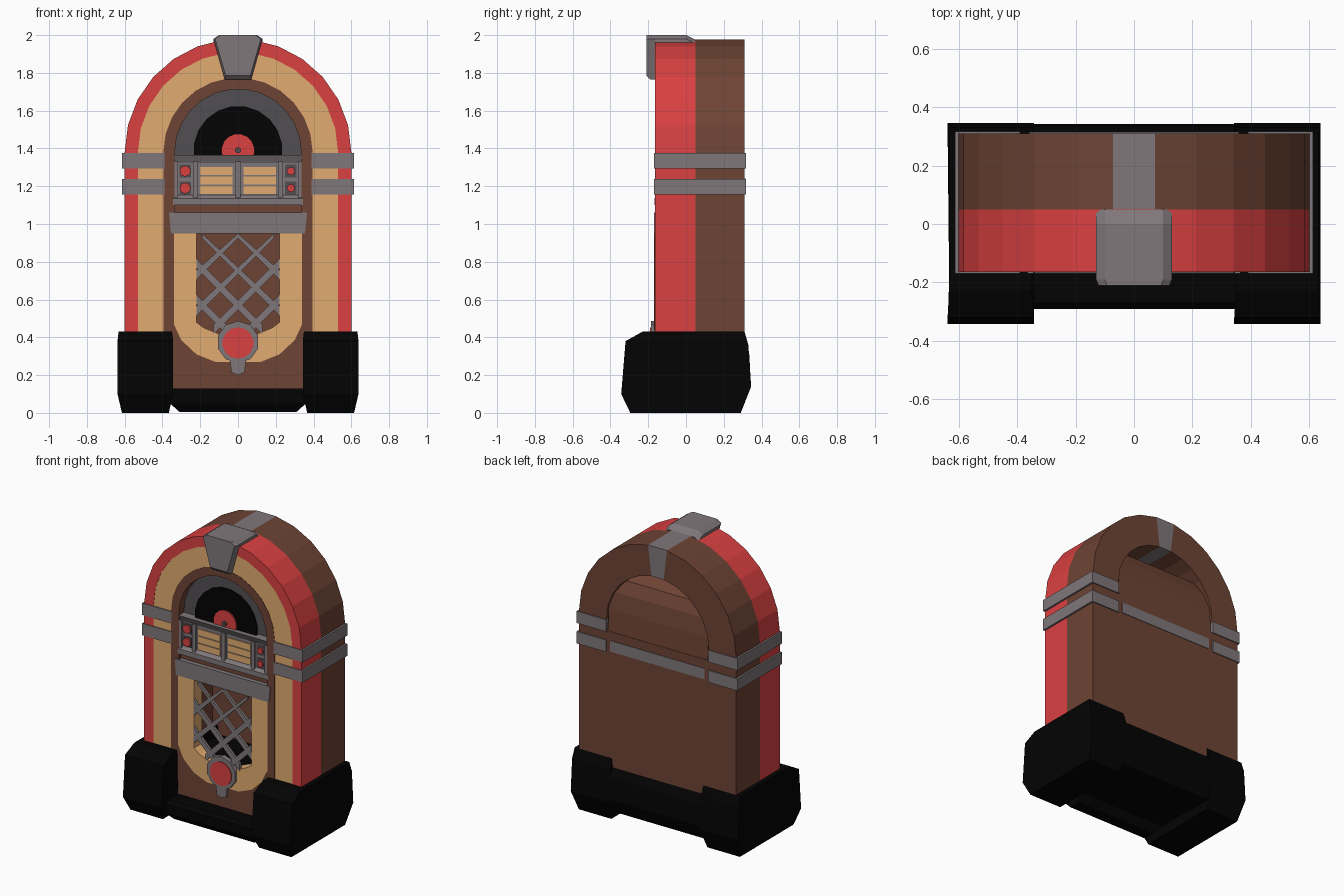
import bpy, bmesh, math

cube = bpy.data.objects.get("Cube")
if cube:
    bpy.data.objects.remove(cube, do_unlink=True)


def material(name, r, g, b):
    m = bpy.data.materials.new(name)
    m.use_nodes = True
    m.diffuse_color = (r, g, b, 1)
    node = next(n for n in m.node_tree.nodes if n.type == "BSDF_PRINCIPLED")
    node.inputs["Base Color"].default_value = (r, g, b, 1)
    return m


RED = material("red", 0.70, 0.052, 0.053)
TAN = material("tan", 0.75, 0.41, 0.16)
BROWN = material("brown", 0.155, 0.057, 0.035)
GRAY = material("gray", 0.215, 0.185, 0.193)
DARK = material("dark gray", 0.085, 0.078, 0.088)
BLACK = material("black", 0.001, 0.001, 0.001)


def loft(name, loops, mat, closed=True, caps=True, wrap=False):
    """Join loops of points; closed joins each loop's ends, wrap joins last loop to first."""
    bm = bmesh.new()
    rows = [[bm.verts.new(p) for p in loop] for loop in loops]
    n = len(rows[0])
    pairs = list(zip(rows, rows[1:])) + ([(rows[-1], rows[0])] if wrap else [])
    for a, b in pairs:
        for i in range(n if closed else n - 1):
            j = (i + 1) % n
            bm.faces.new((a[i], a[j], b[j], b[i]))
    if wrap:
        bm.faces.new([r[0] for r in rows])
        bm.faces.new([r[-1] for r in rows])
    elif caps:
        bm.faces.new(rows[0])
        bm.faces.new(rows[-1])
    bmesh.ops.recalc_face_normals(bm, faces=bm.faces)
    mesh = bpy.data.meshes.new(name)
    bm.to_mesh(mesh)
    bm.free()
    mesh.materials.append(mat)
    obj = bpy.data.objects.new(name, mesh)
    bpy.context.collection.objects.link(obj)
    return obj


def at_y(pts, y):
    return [(x, y, z) for x, z in pts]


def plate(name, pts, y0, y1, mat):
    return loft(name, [at_y(pts, y0), at_y(pts, y1)], mat)


def box(name, x0, x1, y0, y1, z0, z1, mat):
    return plate(name, [(x0, z0), (x1, z0), (x1, z1), (x0, z1)], y0, y1, mat)


def side_prism(name, profile, x0, x1, mat):
    return loft(name, [[(x, y, z) for y, z in profile] for x in (x0, x1)], mat)


def strip(name, outer, inner, y0, y1, mat):
    loops = [at_y(outer, y0), at_y(outer, y1), at_y(inner, y1), at_y(inner, y0)]
    return loft(name, loops, mat, closed=False, wrap=True)


def arc(r, zc=1.38, n=13, span=math.pi, start=0.0):
    return [(r * math.cos(start + span * i / n), zc + r * math.sin(start + span * i / n))
            for i in range(n + 1)]


def arch(r, z_low):
    return [(r, z_low)] + arc(r) + [(-r, z_low)]


def disc(r, x, z, n=12):
    return [(x + p, q) for p, q in arc(r, z, n, 2 * math.pi, math.pi / n)[:-1]]


def mirrored(pts):
    return pts + [(-x, z) for x, z in reversed(pts)]


# Cabinet: nested arches
rear = strip("rear_cabinet", arch(0.6, 0.3), arch(0.39, 0.3), 0.05, 0.31, BROWN)
rear.data.materials.append(GRAY)
for f in rear.data.polygons:
    if abs(f.center.x) < 0.03 and f.center.z > 1.7:
        f.material_index = 1
strip("red_arch", arch(0.6, 0.3), arch(0.53, 0.3), -0.165, 0.05, RED)
strip("tan_arch", arch(0.53, 0.3), arch(0.395, 0.3), -0.163, 0.05, TAN)
strip("inner_arch", arch(0.395, 0.1), arch(0.335, 0.1), -0.165, 0.05, BROWN)

# Back: flat panel, sloping hood and flush trim
box("back_panel", -0.4, 0.4, 0.28, 0.31, 0.3, 1.3, BROWN)
hood = [(0.308, 1.28), (0.3, 1.45), (0.285, 1.57), (0.25, 1.65), (0.15, 1.7), (0.04, 1.7),
        (0.04, 1.28)]
side_prism("back_hood", hood, -0.38, 0.38, BROWN)
box("back_trim", -0.36, 0.36, 0.3, 0.314, 1.165, 1.24, GRAY)

# Crest on top
crest_outline = [(0.07, 1.765), (0.13, 1.98), (0.1, 2.0)]
front = [(x * 0.93, z + 0.02 * (z < 1.8)) for x, z in crest_outline]
loft("crest", [at_y(mirrored(front), -0.21), at_y(mirrored(crest_outline), -0.19),
               at_y(mirrored(crest_outline), -0.163)], GRAY)
cap = [(0.13, 1.93), (0.13, 1.98), (0.1, 2.0)]
loft("crest_cap", [at_y(mirrored(cap), -0.165), at_y(mirrored(cap), 0.0),
                   at_y(mirrored([(x, z - 0.025) for x, z in cap]), 0.05)], GRAY)

# Side bands
for side, s in (("left", 1), ("right", -1)):
    for level, z in (("lower", 1.155), ("upper", 1.295)):
        box(f"{side}_{level}_band", s * 0.39, s * 0.613, -0.17, 0.317, z, z + 0.082, GRAY)

# Record niche: shallow tapered wall, record, label, spindle
loft("niche_wall", [at_y(arch(0.337, 1.3), -0.11), at_y(arch(0.2, 1.3), -0.06)],
     DARK, closed=False)
plate("record", disc(0.235, 0, 1.39, 20), -0.135, -0.12, BLACK)
plate("record_label", disc(0.088, 0, 1.39, 16), -0.143, -0.135, RED)
plate("spindle", disc(0.016, 0, 1.39, 8), -0.16, -0.143, DARK)

# Selector panel
box("front_panel", -0.34, 0.34, -0.14, 0.04, 0.95, 1.36, BROWN)
box("selector_back", -0.335, 0.335, -0.146, -0.13, 1.11, 1.36, GRAY)
side_prism("selector_hood", [(-0.168, 1.365), (-0.145, 1.32), (-0.1, 1.32), (-0.1, 1.365)],
           -0.34, 0.34, GRAY)
side_prism("selector_lip", [(-0.168, 1.1), (-0.168, 1.135), (-0.145, 1.155), (-0.13, 1.1)],
           -0.345, 0.345, GRAY)
for x in (-0.33, -0.225, 0, 0.225, 0.33):
    box("selector_divider", x - 0.013, x + 0.013, -0.162, -0.14, 1.14, 1.33, GRAY)
for side, s in (("left", 1), ("right", -1)):
    for z in (1.16, 1.21, 1.26):
        box(f"{side}_title_card", s * 0.03, s * 0.2, -0.151, -0.144, z, z + 0.042, TAN)
    for z in (1.19, 1.28):
        box(f"{side}_button_plate", s * 0.25, s * 0.31, -0.15, -0.144, z - 0.034, z + 0.034, DARK)
        r = 0.021 if s > 0 else 0.029
        plate(f"{side}_button", disc(r, s * 0.28, z, 10), -0.163, -0.145, RED)
plate("chrome_bar", [(-0.355, 0.95), (0.355, 0.95), (0.365, 1.06), (-0.365, 1.06)],
      -0.17, -0.1, GRAY)

# Grille opening with tan surround
tan_outer = mirrored([(0.34, 0.95), (0.34, 0.47), (0.3, 0.385), (0.22, 0.31), (0.12, 0.27)])
tan_inner = mirrored([(0.22, 0.95), (0.22, 0.48), (0.18, 0.45), (0.13, 0.43), (0.08, 0.41)])
brown_rim = mirrored([(0.345, 0.95), (0.345, 0.47), (0.345, 0.3), (0.345, 0.2), (0.345, 0.1)])
strip("grille_surround", tan_outer, tan_inner, -0.166, -0.08, TAN)
strip("lower_front", brown_rim, tan_outer, -0.163, -0.08, BROWN)

# Crossed lattice bars, trimmed to the opening
half, low, high, w = 0.22, 0.44, 0.95, 0.025
for s in (1, -1):
    for i in range(5):
        c = 0.38 + 0.19 * i
        x0, x1 = max(-half, low - c), min(half, high - c)
        if x1 - x0 > 0.04:
            bar = [(s * x, x + c + d) for x, d in ((x0, -w), (x1, -w), (x1, w), (x0, w))]
            bar = [(x, min(z, high)) for x, z in bar]
            plate("lattice_bar", bar, -0.169 - 0.001 * s, -0.15, GRAY)

# Medallion
plate("medallion_rim", disc(0.112, 0, 0.375, 10), -0.184, -0.15, GRAY)
plate("medallion_stem", [(-0.035, 0.215), (0.0, 0.2), (0.035, 0.215), (0.045, 0.3), (-0.045, 0.3)],
      -0.182, -0.15, GRAY)
plate("medallion_face", disc(0.083, 0, 0.37, 14), -0.19, -0.18, RED)


# Base: two feet and a centre block, narrower at the ground and slightly at the top
def base_block(name, profile, x0, x1, low_taper, top_taper):
    obj = side_prism(name, profile, x0, x1, BLACK)
    mid = (x0 + x1) / 2
    top = max(z for y, z in profile)
    for v in obj.data.vertices:
        taper = low_taper if v.co.z < 0.01 else top_taper if v.co.z > top - 0.01 else 1
        v.co.x = mid + (v.co.x - mid) * taper


foot = [(-0.295, 0), (-0.343, 0.1), (-0.32, 0.38), (-0.23, 0.43),
        (0.31, 0.43), (0.33, 0.36), (0.345, 0.14), (0.29, 0)]
for side, s in (("left", 1), ("right", -1)):
    base_block(f"{side}_foot", foot, s * 0.343, s * 0.638, 0.84, 0.96)
centre = [(-0.26, 0.005), (-0.29, 0.05), (-0.29, 0.11), (-0.27, 0.13), (-0.1, 0.13),
          (-0.1, 0.37), (0.31, 0.37), (0.335, 0.31), (0.343, 0.16), (0.3, 0.06),
          (-0.14, 0.06), (-0.18, 0.005)]
base_block("centre_base", centre, -0.36, 0.36, 0.86, 1)
